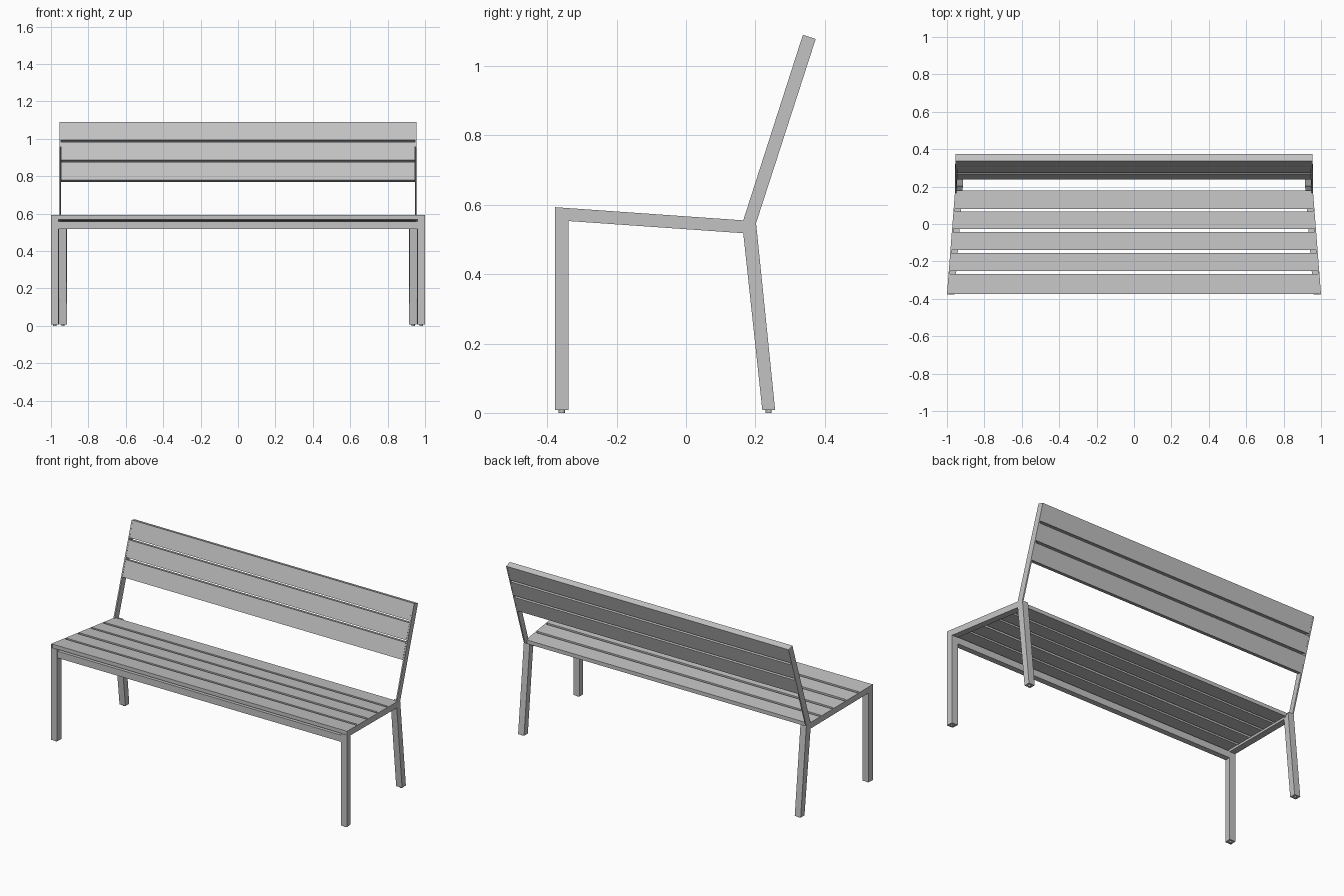
import bpy
import bmesh

cube = bpy.data.objects.get("Cube")
if cube:
    bpy.data.objects.remove(cube)

grey = bpy.data.materials.new("light_grey")
grey.use_nodes = True
COLOR = (0.55, 0.55, 0.55, 1)
grey.diffuse_color = COLOR
grey.node_tree.nodes["Principled BSDF"].inputs["Base Color"].default_value = COLOR

PLATE = 0.008   # side plate thickness
TUBE = 0.04     # width of legs and seat supports
SLAT = 0.023    # seat slat thickness
RAIL = 0.037    # height of the seat rail


def outer(y):
    """Half width of the bench, narrowing from front to back."""
    return 1 - 0.045 * min((y + 0.378) / 0.578, 1)


def seat_z(y):
    """Height of the sloping seat top."""
    return 0.593 - 0.07 * (y + 0.378)


def add_object(name, bm, mirror=False):
    bmesh.ops.recalc_face_normals(bm, faces=bm.faces)
    mesh = bpy.data.meshes.new(name)
    bm.to_mesh(mesh)
    bm.free()
    mesh.materials.append(grey)
    ob = bpy.data.objects.new(name, mesh)
    bpy.context.collection.objects.link(ob)
    if mirror:
        ob.modifiers.new("Mirror", 'MIRROR')
    return ob


def prism(name, profile, inset, width=None):
    """Side profile (y, z) swept across x; with a width it is one mirrored side part."""
    bm = bmesh.new()
    right = [bm.verts.new((outer(y) - inset, y, z)) for y, z in profile]
    left = [bm.verts.new((outer(y) - width if width else inset - outer(y), y, z))
            for y, z in profile]
    bm.faces.new(right)
    bm.faces.new(left[::-1])
    n = len(profile)
    for i in range(n):
        j = (i + 1) % n
        bm.faces.new((right[i], left[i], left[j], right[j]))
    return add_object(name, bm, mirror=width is not None)


def band(y0, y1, top, bottom):
    """Profile strip that follows the seat slope."""
    return [(y0, seat_z(y0) - top), (y1, seat_z(y1) - top),
            (y1, seat_z(y1) - bottom), (y0, seat_z(y0) - bottom)]


# Thin side plates: front leg, seat rail, upright and rear leg in one outline
prism("side_plate", [(-0.378, 0.008), (-0.338, 0.008), (-0.338, 0.553),
                     (0.165, 0.518), (0.22, 0.008), (0.257, 0.008),
                     (0.202, 0.547), (0.374, 1.078), (0.337, 1.09),
                     (0.165, 0.555), (-0.378, 0.593)], 0, PLATE)

# Legs and the supports below the slat ends
prism("front_leg", [(-0.378, 0.008), (-0.338, 0.008),
                    (-0.338, 0.567), (-0.378, 0.57)], PLATE, TUBE)
prism("rear_leg", [(0.22, 0.008), (0.257, 0.008), (0.202, 0.547),
                   (0.18, 0.53), (0.165, 0.518)], PLATE, TUBE)
prism("seat_support", band(-0.338, 0.17, SLAT, RAIL), PLATE, TUBE)

# Rail between the front legs
prism("front_rail", [(-0.374, 0.517), (-0.34, 0.517),
                     (-0.34, 0.558), (-0.374, 0.558)], TUBE)

# Seat slats
for i, (y0, y1) in enumerate([(-0.375, -0.266), (-0.251, -0.155), (-0.138, -0.042),
                              (-0.027, 0.066), (0.081, 0.178)]):
    prism(f"seat_slat_{i + 1}", band(y0, y1, 0, SLAT), PLATE)

# Backrest slats, stacked down the leaning uprights
along, across = (0.306, 0.952), (0.036, -0.0117)
for i in range(3):
    start = i * 0.1125
    ends = [(0.337 - along[0] * d, 1.09 - along[1] * d) for d in (start, start + 0.1)]
    back = [(y + across[0], z + across[1]) for y, z in ends]
    prism(f"back_slat_{i + 1}", ends + back[::-1], PLATE)

# Small round feet
for name, x, y in (("front_foot", 0.98, -0.358), ("rear_foot", 0.936, 0.238)):
    bm = bmesh.new()
    bmesh.ops.create_cone(bm, cap_ends=True, segments=16, radius1=0.009,
                          radius2=0.009, depth=0.01)
    bmesh.ops.translate(bm, verts=bm.verts, vec=(x, y, 0.005))
    add_object(name, bm, mirror=True)
